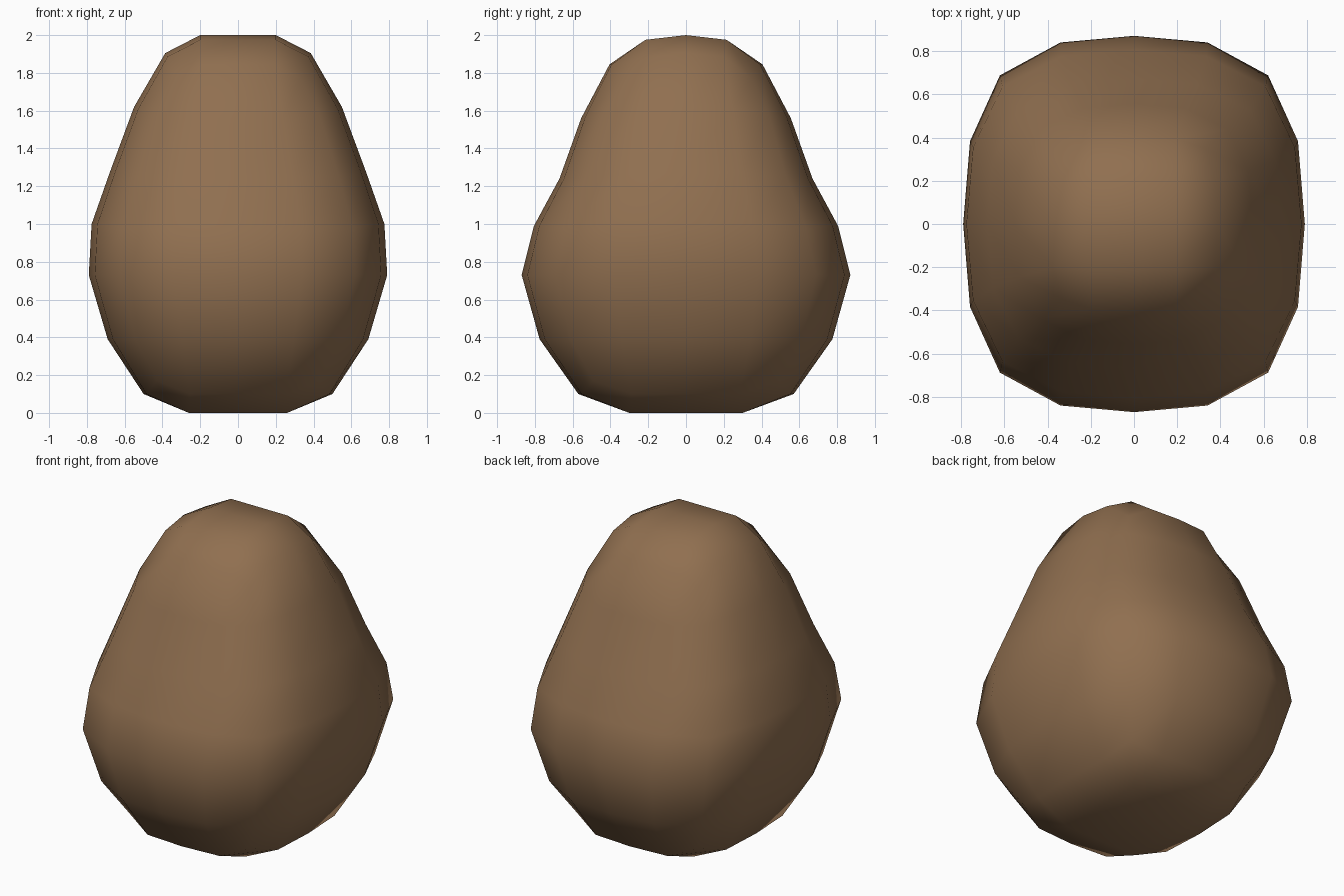
import bpy, bmesh

if "Cube" in bpy.data.objects:
    bpy.data.objects.remove(bpy.data.objects["Cube"])

# Quarter cross-section, from the x axis round to the y axis (fractions of half width)
SIDE = [(1, 0), (.96, .44), (.785, .79), (.43, .965), (0, 1)]
END = [(1, 0), (.97, .5), (.86, .86), (.51, .97), (0, 1)]

# Rows from bottom to top: half width x, half depth y, heights round the quarter, section
ROWS = [
    (.50, .57, (.10, .10, .17, .10, .10), END),
    (.69, .775, (.39,) * 5, SIDE),
    (.79, .87, (.73,) * 5, SIDE),
    (.775, .805, (1.0, 1.0, .98, .99, .99), SIDE),
    (.68, .67, (1.27, 1.27, 1.25, 1.24, 1.24), SIDE),
    (.55, .555, (1.62, 1.61, 1.58, 1.56, 1.56), SIDE),
    (.385, .405, (1.905, 1.885, 1.77, 1.845, 1.845), END),
]

# Sixteen lattice cells round the outline of a 4 x 4 square
LOOP = ([(2, j) for j in range(-2, 2)] + [(i, 2) for i in range(2, -2, -1)]
        + [(-2, j) for j in range(2, -2, -1)] + [(i, -2) for i in range(-2, 2)])


def sign(v):
    return (v > 0) - (v < 0)


bm = bmesh.new()

# Body rows
rings = []
for a, b, heights, section in ROWS:
    ring = {}
    for i, j in LOOP:
        q = abs(j) if abs(i) == 2 else 4 - abs(i)
        fx, fy = section[q]
        ring[i, j] = bm.verts.new((sign(i) * fx * a, sign(j) * fy * b, heights[q]))
    rings.append(ring)
for low, high in zip(rings, rings[1:]):
    for p, q in zip(LOOP, LOOP[1:] + LOOP[:1]):
        bm.faces.new((low[p], low[q], high[q], high[p]))


# Rounded end caps, each a 4 x 4 grid sharing the end row
def cap(ring, w, d, z_mid, z_side):
    grid = dict(ring)
    for i in (-1, 0, 1):
        for j in (-1, 0, 1):
            grid[i, j] = bm.verts.new((i * w, j * d, z_side if j else z_mid))
    for i in range(-2, 2):
        for j in range(-2, 2):
            bm.faces.new((grid[i, j], grid[i + 1, j], grid[i + 1, j + 1], grid[i, j + 1]))


cap(rings[0], .26, .30, 0, 0)
cap(rings[-1], .20, .215, 2.0, 1.975)

bmesh.ops.recalc_face_normals(bm, faces=bm.faces)
for f in bm.faces:
    f.smooth = True
mesh = bpy.data.meshes.new("rounded_body")
bm.to_mesh(mesh)
bm.free()

# Brown surface
mat = bpy.data.materials.new("brown")
mat.diffuse_color = (.28, .16, .08, 1)
mat.use_nodes = True
mat.node_tree.nodes["Principled BSDF"].inputs["Base Color"].default_value = mat.diffuse_color
mesh.materials.append(mat)
body = bpy.data.objects.new("rounded_body", mesh)
bpy.context.collection.objects.link(body)
